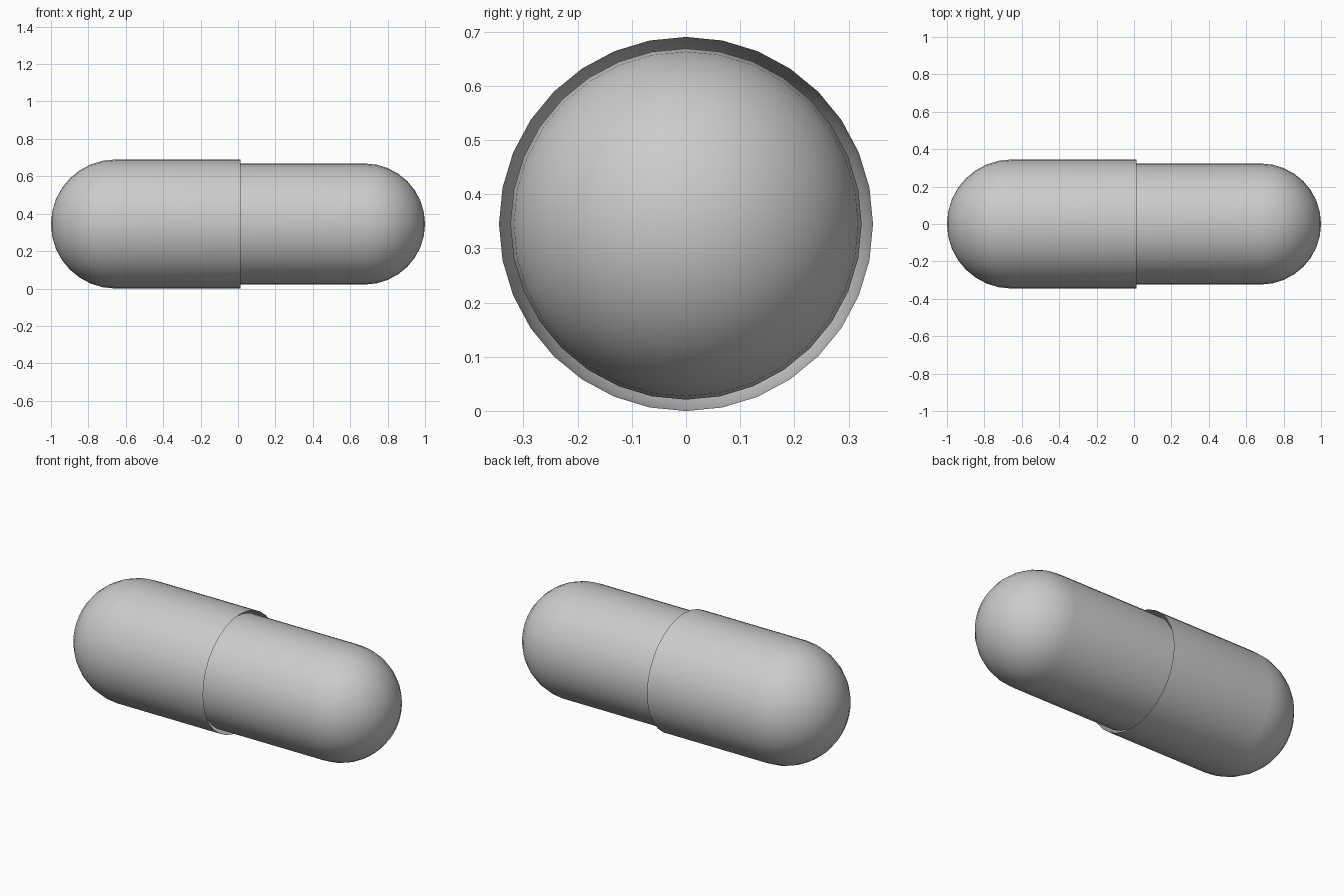
import bpy, bmesh, math

cube = bpy.data.objects.get("Cube")
if cube:
    bpy.data.objects.remove(cube, do_unlink=True)

SIDES = 32
DOME_RINGS = 8
CAP_RADIUS = 0.345
BODY_RADIUS = 0.324

grey = bpy.data.materials.new("plain grey")
grey.use_nodes = True
colour = (0.6, 0.6, 0.6, 1)
grey.diffuse_color = colour
grey.node_tree.nodes["Principled BSDF"].inputs["Base Color"].default_value = colour


def half_capsule(name, radius, dome_length, rim_x, side):
    """Open shell along x: a round dome at x = side, an open rim at rim_x."""
    profile = [(rim_x, radius)]
    for i in range(DOME_RINGS):
        a = math.pi / 2 * i / DOME_RINGS
        profile.append((side * (1 - dome_length + dome_length * math.sin(a)),
                        radius * math.cos(a)))
    bm = bmesh.new()
    rings = []
    for x, r in profile:
        angles = [2 * math.pi * k / SIDES for k in range(SIDES)]
        rings.append([bm.verts.new((x, r * math.sin(t), CAP_RADIUS + r * math.cos(t)))
                      for t in angles])
    tip = bm.verts.new((side, 0, CAP_RADIUS))
    for k in range(SIDES):
        n = (k + 1) % SIDES
        for a, b in zip(rings, rings[1:]):
            bm.faces.new((a[k], b[k], b[n], a[n]))
        bm.faces.new((rings[-1][k], tip, rings[-1][n]))
    # Point the shell's faces outward
    if side > 0:
        bmesh.ops.reverse_faces(bm, faces=bm.faces[:])
    bm.normal_update()
    if sum(f.normal.x * side for f in tip.link_faces) < 0:
        bmesh.ops.reverse_faces(bm, faces=bm.faces[:])
    for f in bm.faces:
        f.smooth = True
    mesh = bpy.data.meshes.new(name)
    bm.to_mesh(mesh)
    bm.free()
    mesh.materials.append(grey)
    obj = bpy.data.objects.new(name, mesh)
    bpy.context.collection.objects.link(obj)
    return obj


# Wide half, open at the middle
half_capsule("capsule_cap", CAP_RADIUS, CAP_RADIUS, 0.013, -1)
# Narrow half, tucked into the wide one
half_capsule("capsule_body", BODY_RADIUS, BODY_RADIUS, -0.013, 1)
